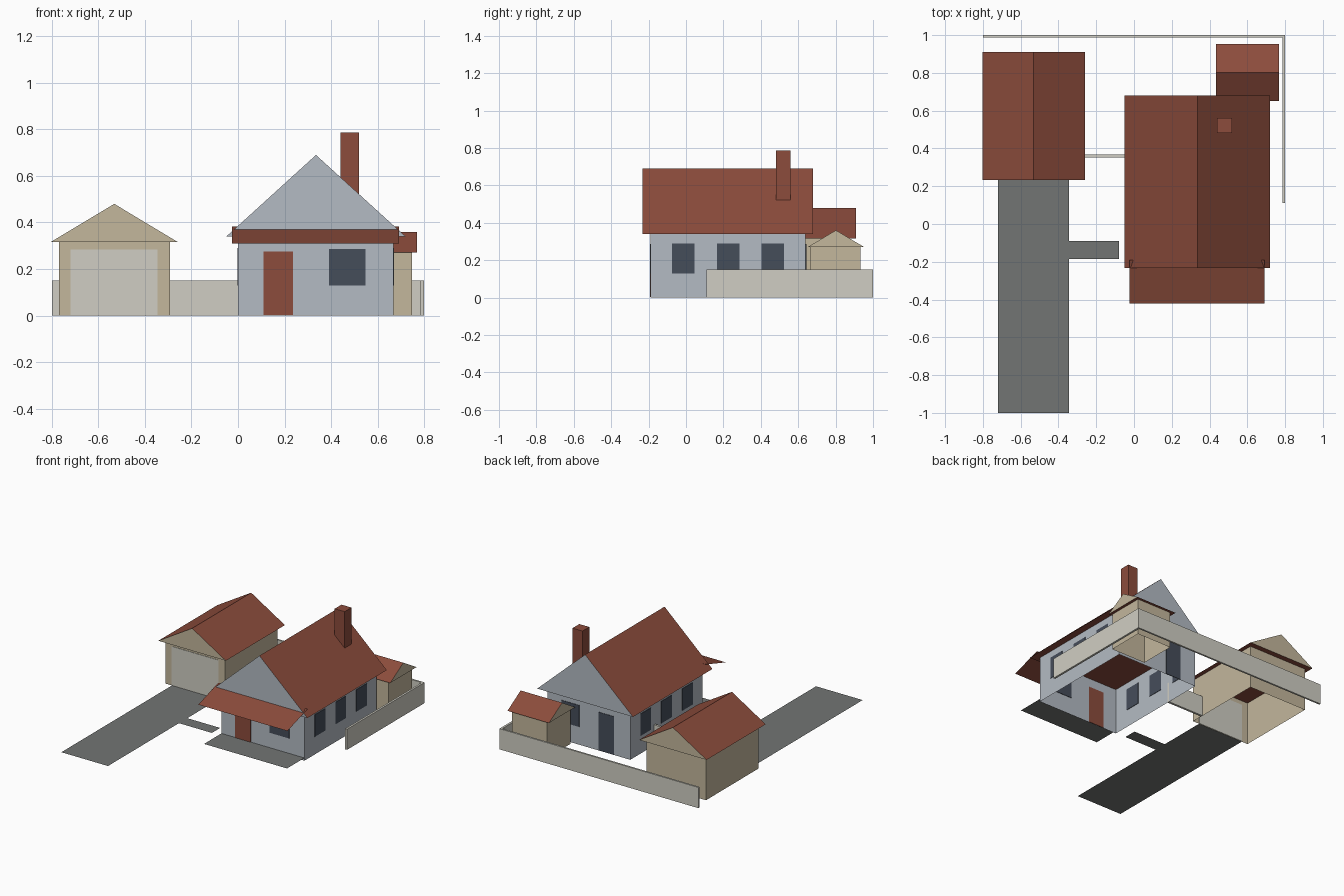
import bpy, bmesh

if "Cube" in bpy.data.objects:
    bpy.data.objects.remove(bpy.data.objects["Cube"])


def material(name, r, g, b):
    lin = [((c / 255 + 0.055) / 1.055) ** 2.4 for c in (r, g, b)]
    m = bpy.data.materials.new(name)
    m.diffuse_color = (*lin, 1)
    m.use_nodes = True
    m.node_tree.nodes["Principled BSDF"].inputs["Base Color"].default_value = m.diffuse_color
    return m


ROOF = material("roof red", 140, 76, 60)
WALL = material("house grey", 180, 187, 195)
BEIGE = material("outbuilding beige", 195, 183, 156)
STONE = material("pale stone", 208, 206, 195)
GLASS = material("dark glass", 69, 77, 90)
PAVING = material("paving grey", 114, 117, 116)


def make(name, verts, faces, mats, rule=None):
    """Mesh object; rule(face) gives the material slot."""
    bm = bmesh.new()
    vs = [bm.verts.new(v) for v in verts]
    for f in faces:
        bm.faces.new([vs[i] for i in f])
    if len(faces) > 1:
        bmesh.ops.recalc_face_normals(bm, faces=bm.faces)
    bm.normal_update()
    if rule:
        for f in bm.faces:
            f.material_index = rule(f)
    me = bpy.data.meshes.new(name)
    bm.to_mesh(me)
    bm.free()
    for m in mats:
        me.materials.append(m)
    ob = bpy.data.objects.new(name, me)
    bpy.context.collection.objects.link(ob)
    return ob


def box(name, x, y, z, mat, bottom=True, top=True):
    verts = [(a, b, c) for c in z for a, b in
             ((x[0], y[0]), (x[1], y[0]), (x[1], y[1]), (x[0], y[1]))]
    faces = [(i, (i + 1) % 4, (i + 1) % 4 + 4, i + 4) for i in range(4)]
    if bottom:
        faces.append((3, 2, 1, 0))
    if top:
        faces.append((4, 5, 6, 7))
    return make(name, verts, faces, [mat])


def walls(name, x, y, height, mat):
    # open shell: no floor, closed above by the roof
    return box(name, x, y, (0, height), mat, bottom=False, top=False)


def gable_roof(name, x, y, eave, ridge, gable_mat, along="y"):
    """Triangular prism with the ridge along the given axis."""
    u, v = (x, y) if along == "y" else (y, x)
    mid = (u[0] + u[1]) / 2
    verts = []
    for b in v:
        for a, z in ((u[0], eave), (u[1], eave), (mid, ridge)):
            verts.append((a, b, z) if along == "y" else (b, a, z))
    faces = [(0, 1, 2), (3, 5, 4), (0, 3, 4, 1), (1, 4, 5, 2), (2, 5, 3, 0)]
    # triangular ends take the wall colour
    return make(name, verts, faces, [ROOF, gable_mat],
                lambda f: 1 if len(f.verts) == 3 else 0)


def sheet(name, x, y, z, mat):
    # z holds the height at the front and back edges
    verts = [(x[0], y[0], z[0]), (x[1], y[0], z[0]),
             (x[1], y[1], z[1]), (x[0], y[1], z[1])]
    return make(name, verts, [(0, 1, 2, 3)], [mat])


T = 0.003  # plate thickness

# House
HX, HY = (0.0, 0.667), (-0.19, 0.64)
walls("house_walls", HX, HY, 0.34, WALL)
gable_roof("house_roof", (-0.05, 0.72), (-0.232, 0.68), 0.34, 0.69, WALL)
box("chimney", (0.44, 0.52), (0.482, 0.56), (0.45, 0.787), ROOF)
sheet("porch_canopy", (-0.025, 0.692), (-0.42, -0.19), (0.31, 0.382), ROOF)
sheet("porch_floor", HX, (-0.39, -0.19), (0.02, 0.02), PAVING)

# House doors and windows
front, back = (HY[0] - T, HY[0] + T), (HY[1] - T, HY[1] + T)
box("front_door", (0.11, 0.237), front, (0.002, 0.275), ROOF)
box("front_window", (0.39, 0.547), front, (0.13, 0.287), GLASS)
box("back_door", (0.13, 0.255), back, (0.002, 0.28), GLASS)
box("back_window", (0.41, 0.55), back, (0.13, 0.287), GLASS)
for side, wx in (("left", HX[0]), ("right", HX[1])):
    for i in range(3):
        y0 = -0.075 + 0.24 * i
        box(f"{side}_window_{i + 1}", (wx - T, wx + T), (y0, y0 + 0.12),
            (0.13, 0.29), GLASS)

# Garage
walls("garage_walls", (-0.77, -0.293), (0.27, 0.87), 0.317, BEIGE)
gable_roof("garage_roof", (-0.803, -0.26), (0.232, 0.91), 0.317, 0.48, BEIGE)
box("garage_door", (-0.72, -0.345), (0.27 - T, 0.27 + T), (0.002, 0.285), STONE)

# Shed
walls("shed_walls", (0.465, 0.747), (0.663, 0.932), 0.27, BEIGE)
gable_roof("shed_roof", (0.435, 0.768), (0.65, 0.953), 0.27, 0.36, BEIGE, "x")

# Garden walls
box("back_garden_wall", (-0.8, 0.8), (0.987, 1.0), (0, 0.15), STONE)
box("side_garden_wall", (0.785, 0.8), (0.11, 0.987), (0, 0.15), STONE)
box("link_wall", (-0.293, 0.0), (0.352, 0.368), (0, 0.15), STONE)

# Driveway and path
sheet("driveway", (-0.72, -0.345), (-1.0, 0.27), (0, 0), PAVING)
sheet("path", (-0.345, -0.08), (-0.185, -0.09), (0, 0), PAVING)
